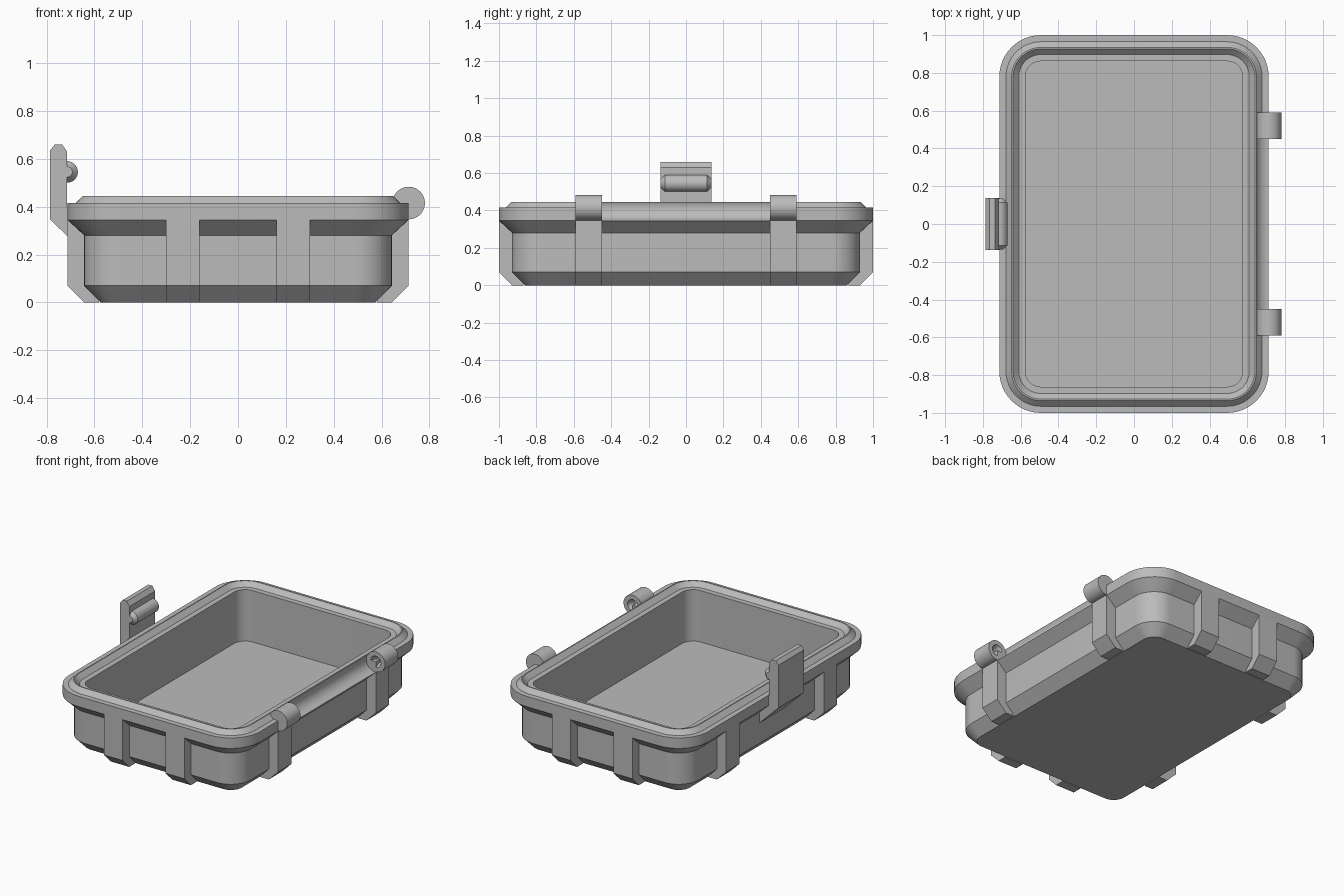
import bpy, bmesh, math
from mathutils import Vector

cube = bpy.data.objects.get("Cube")
if cube:
    bpy.data.objects.remove(cube, do_unlink=True)

grey = bpy.data.materials.new("plain_grey")
grey.use_nodes = True
colour = (0.5, 0.5, 0.5, 1)
grey.diffuse_color = colour
grey.node_tree.nodes["Principled BSDF"].inputs["Base Color"].default_value = colour

HX, HY, CORNER = 0.713, 1.0, 0.22   # outer half sizes and corner radius of the rim
RIM_Z, HINGE_Z = 0.345, 0.415


def finish(name, bm):
    bmesh.ops.recalc_face_normals(bm, faces=bm.faces)
    mesh = bpy.data.meshes.new(name)
    bm.to_mesh(mesh)
    bm.free()
    mesh.materials.append(grey)
    obj = bpy.data.objects.new(name, mesh)
    bpy.context.collection.objects.link(obj)
    return obj


def smooth(obj):
    bpy.ops.object.select_all(action='DESELECT')
    obj.select_set(True)
    bpy.context.view_layer.objects.active = obj
    bpy.ops.object.shade_smooth_by_angle(angle=math.radians(30))


def loft(bm, rings, closed=False):
    """Bridge equal-length rings of vertices; cap the ends unless closed."""
    pairs = list(zip(rings, rings[1:]))
    if closed:
        pairs.append((rings[-1], rings[0]))
    for a, b in pairs:
        n = len(a)
        for i in range(n):
            j = (i + 1) % n
            bm.faces.new((a[i], a[j], b[j], b[i]))
    if not closed:
        bm.faces.new(rings[0])
        bm.faces.new(rings[-1])


def rounded_ring(bm, inset, z, seg=12):
    r = CORNER - inset
    cx, cy = HX - CORNER, HY - CORNER
    ring = []
    for q, (sx, sy) in enumerate(((1, 1), (-1, 1), (-1, -1), (1, -1))):
        for i in range(seg + 1):
            a = (q + i / seg) * math.pi / 2
            ring.append(bm.verts.new((sx * cx + r * math.cos(a), sy * cy + r * math.sin(a), z)))
    return ring


def turned(name, profile, x, z, seg=48):
    """Lathe (radius, y) points around an axis parallel to y."""
    bm = bmesh.new()
    rings = []
    for r, y in profile:
        rings.append([bm.verts.new((x + r * math.cos(2 * math.pi * i / seg), y,
                                    z + r * math.sin(2 * math.pi * i / seg))) for i in range(seg)])
    loft(bm, rings)
    return finish(name, bm)


def slab(name, outline, out, along, start, end):
    """Extrude an (outward, z) outline along a horizontal direction."""
    bm = bmesh.new()
    out, along = Vector(out), Vector(along)
    loft(bm, [[bm.verts.new(out * d + along * t + Vector((0, 0, z))) for d, z in outline]
              for t in (start, end)])
    return finish(name, bm)


# Tray shell: from bottom edge, up the outside, over the lip, down to the floor
profile = [(0.138, 0), (0.07, 0.07), (0.07, 0.28), (0, RIM_Z), (0, 0.415), (0.035, 0.415),
           (0.065, 0.445), (0.073, 0.445), (0.103, 0.415), (0.138, 0.415), (0.138, 0.068)]
bm = bmesh.new()
loft(bm, [rounded_ring(bm, inset, z) for inset, z in profile])
tray = finish("tray", bm)

# Rounded clearance cut in the rim between the hinge knuckles
cutter = turned("hinge_clearance_cutter", [(0.071, -0.45), (0.071, 0.45)], HX, HINGE_Z, 64)
cutter.hide_render = True
cut = tray.modifiers.new("hinge_clearance", 'BOOLEAN')
cut.operation = 'DIFFERENCE'
cut.solver = 'EXACT'
cut.object = cutter
bpy.context.view_layer.objects.active = tray
bpy.ops.object.modifier_apply(modifier=cut.name)
bpy.data.objects.remove(cutter, do_unlink=True)
smooth(tray)

# Vertical ribs, two on each side
sides = {
    "front": ((0, -1, 0), (1, 0, 0), HY, 0.16, 0.30),
    "back": ((0, 1, 0), (1, 0, 0), HY, 0.16, 0.30),
    "left": ((1, 0, 0), (0, 1, 0), HX, 0.45, 0.59),
    "right": ((-1, 0, 0), (0, 1, 0), HX, 0.45, 0.59),
}
for side, (out, along, reach, near, far) in sides.items():
    outline = [(reach - 0.132, 0), (reach - 0.07, 0), (reach, 0.07),
               (reach, RIM_Z), (reach - 0.11, RIM_Z)]
    for k, s in enumerate((-1, 1)):
        slab(f"{side}_rib_{k + 1}", outline, out, along, s * near, s * far)

# Hinge knuckles with blind sockets on their inner faces
for label, s in (("front", -1), ("back", 1)):
    points = [(0.068, 0.59), (0.068, 0.45), (0.038, 0.45), (0.02, 0.49)]
    smooth(turned(f"{label}_hinge_knuckle", [(r, s * y) for r, y in points], HX, HINGE_Z))

# Latch plate standing on the right side of the rim
latch = [(0.785, 0.347), (0.645, 0.21), (0.645, 0.40), (0.714, 0.40),
         (0.714, 0.63), (0.735, 0.66), (0.765, 0.66), (0.785, 0.635)]
slab("latch_plate", latch, (-1, 0, 0), (0, 1, 0), -0.137, 0.137)

# Latch catch: a barrel with tapered ends
smooth(turned("latch_catch", [(0.022, -0.136), (0.045, -0.113), (0.045, 0.113), (0.022, 0.136)],
              -0.714, 0.545))
